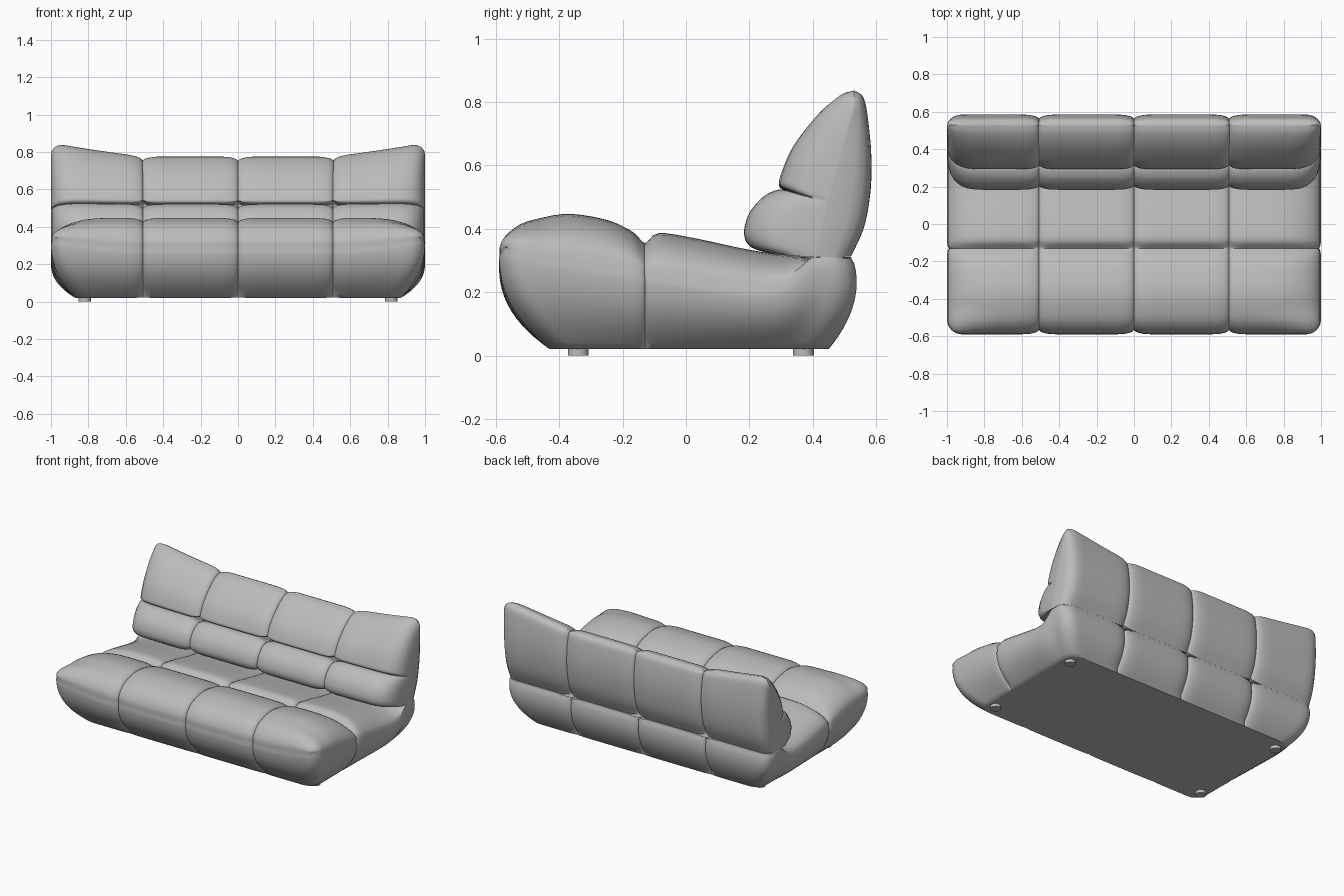
import bpy, bmesh
from math import cos, pi, sqrt, radians

cube = bpy.data.objects.get("Cube")
if cube:
    bpy.data.objects.remove(cube)

SEAM_X, SEAM_Y = 0.508, -0.13
FRONT, BACK, FLOOR = -0.59, 0.55, 0.02

grey = bpy.data.materials.new("grey_upholstery")
grey.use_nodes = True
grey.diffuse_color = (0.5, 0.5, 0.5, 1)
grey.node_tree.nodes["Principled BSDF"].inputs["Base Color"].default_value = (0.5, 0.5, 0.5, 1)


def finish(bm, name):
    bmesh.ops.remove_doubles(bm, verts=bm.verts, dist=0.0002)
    bmesh.ops.recalc_face_normals(bm, faces=bm.faces)
    mesh = bpy.data.meshes.new(name)
    bm.to_mesh(mesh)
    bm.free()
    mesh.materials.append(grey)
    obj = bpy.data.objects.new(name, mesh)
    bpy.context.collection.objects.link(obj)
    bpy.ops.object.select_all(action='DESELECT')
    obj.select_set(True)
    bpy.context.view_layer.objects.active = obj
    bpy.ops.object.shade_smooth_by_angle(angle=radians(45))


def spaced(breaks, n):
    """Samples between breaks, crowded towards each break."""
    out = [breaks[0]]
    for a, b in zip(breaks, breaks[1:]):
        out += [a + (b - a) * (1 - cos(pi * i / n)) / 2 for i in range(1, n + 1)]
    return out


def spline(points, n):
    """Smooth curve through points of any dimension."""
    p = [points[0]] + points + [points[-1]]
    out = []
    for a, b, c, d in zip(p, p[1:], p[2:], p[3:]):
        for i in range(n):
            t = i / n
            out.append(tuple(w + 0.5 * t * (y - v + t * (2 * v - 5 * w + 4 * y - z + t * (3 * (w - y) + z - v)))
                             for v, w, y, z in zip(a, b, c, d)))
    return out + [points[-1]]


def lookup(curve, x):
    for (x0, z0), (x1, z1) in zip(curve, curve[1:]):
        if x <= x1:
            return z0 + (z1 - z0) * max(0, (x - x0) / max(x1 - x0, 1e-6))
    return curve[-1][1]


def clamp(x):
    return max(0.0, min(1.0, x))


def rounded(e, k):
    """Quarter superellipse rising from 0 to 1."""
    return max(0.0, 1 - (1 - clamp(e)) ** k) ** (1 / k)


def pinch(d, width, depth):
    return depth * (1 - rounded(abs(d) / width, 2))


def tuft(bm, seam_y=None):
    """Pull the skin in along the stitched seams."""
    bmesh.ops.recalc_face_normals(bm, faces=bm.faces)
    bm.normal_update()
    moves = []
    for v in bm.verts:
        depth = pinch(min(abs(v.co.x), abs(abs(v.co.x) - SEAM_X)), 0.09, 0.024)
        if seam_y is not None:
            depth = max(depth, pinch(v.co.y - seam_y, 0.05, 0.012))
            if v.co.z < FLOOR + 0.001:
                depth *= 0.15
        moves.append(v.normal * depth)
    for v, m in zip(bm.verts, moves):
        v.co -= m


xs = spaced([-1, -SEAM_X, 0, SEAM_X, 1], 16)

# Seat: crown height and side piping height along the depth
crown = spline([(FRONT, 0.29), (-0.582, 0.335), (-0.555, 0.38), (-0.5, 0.42), (-0.38, 0.447), (-0.25, 0.428),
                (-0.17, 0.392), (SEAM_Y, 0.365), (-0.08, 0.387), (0.05, 0.367), (0.2, 0.336), (0.35, 0.315), (BACK, 0.31)], 6)
piping = spline([(FRONT, 0.34), (SEAM_Y, 0.26), (0.1, 0.222), (0.25, 0.208), (0.33, 0.225),
                 (0.38, 0.27), (0.41, 0.305), (0.45, 0.31), (BACK, 0.31)], 6)


def seat_top(x, y):
    side = lookup(piping, y)
    lift = 0.05 * clamp((abs(x) - 0.5) / 0.5) ** 2 * clamp((-0.45 - y) / 0.14)
    return side + (lookup(crown, y) + lift - side) * rounded((1 - abs(x)) / 0.3, 2.2)


def shrink(v, seam, edge, inset):
    return seam + (v - seam) * (1 - inset / abs(edge - seam))


def seat_point(x, y, t):
    z = FLOOR + t * (seat_top(x, y) - FLOOR)
    low = (1 - t) ** 2.4
    half = 1 - 0.13 * low
    front, back = FRONT + 0.16 * low, BACK - 0.1 * low - 0.025 * t ** 4
    sx = 1 if x > 0 else -1
    px = abs(x)
    if px > SEAM_X:
        px = shrink(px, SEAM_X, 1, 1 - half)
    if y < SEAM_Y:
        py = shrink(y, SEAM_Y, FRONT, front - FRONT)
    else:
        py = shrink(y, SEAM_Y, BACK, BACK - back)
    # round the plan corners
    r, sy = 0.08, (-1 if y < SEAM_Y else 1)
    edge = abs(front) if sy < 0 else back
    a, b = (px - half + r) / r, (sy * py - edge + r) / r
    if a > 0 and b > 0:
        px = half - r + r * a * sqrt(1 - min(b, 1) ** 2 / 2)
        py = sy * (edge - r + r * b * sqrt(1 - min(a, 1) ** 2 / 2))
    return sx * px, py, z


ys = spaced([FRONT, SEAM_Y, BACK], 24)
I, J, K = len(xs) - 1, len(ys) - 1, 14
bm = bmesh.new()
grid = {}


def vert(i, j, k):
    if (i, j, k) not in grid:
        grid[i, j, k] = bm.verts.new(seat_point(xs[i], ys[j], k / K))
    return grid[i, j, k]


for i in range(I):
    for j in range(J):
        for k in (0, K):
            bm.faces.new([vert(i, j, k), vert(i + 1, j, k), vert(i + 1, j + 1, k), vert(i, j + 1, k)])
for k in range(K):
    for j in (0, J):
        for i in range(I):
            bm.faces.new([vert(i, j, k), vert(i + 1, j, k), vert(i + 1, j, k + 1), vert(i, j, k + 1)])
    for i in (0, I):
        for j in range(J):
            bm.faces.new([vert(i, j, k), vert(i, j + 1, k), vert(i, j + 1, k + 1), vert(i, j, k + 1)])
tuft(bm, SEAM_Y)
# piping groove between top and skirt
bm.normal_update()
groove = [v for (i, j, k), v in grid.items() if k == K and (i in (0, I) or j in (0, J))]
for v, n in [(v, v.normal.copy()) for v in groove]:
    v.co -= n * 0.005
finish(bm, "seat")

# Backrest: (y, z, place along the slanted end seam)
lumbar = spline([(0.27, 0.32, 0), (0.205, 0.342, 0.05), (0.183, 0.385, 0.11), (0.2, 0.45, 0.19),
                 (0.245, 0.502, 0.26), (0.295, 0.525, 0.31), (0.335, 0.513, 0.337)], 5)
upper = spline([(0.335, 0.515, 0.338), (0.297, 0.535, 0.36), (0.298, 0.57, 0.42), (0.335, 0.66, 0.57),
                (0.41, 0.76, 0.78), (0.48, 0.817, 0.93), (0.53, 0.832, 1)], 5)
rear = spline([(0.53, 0.832, 1), (0.56, 0.81, 0.96), (0.575, 0.74, 0.85), (0.585, 0.62, 0.62),
               (0.58, 0.5, 0.38), (0.56, 0.4, 0.18), (0.52, 0.312, 0)], 5)
ring = [(p, 3, 0.2) for p in lumbar + upper] + [(p, 3, 0.1) for p in rear[1:]]

bm = bmesh.new()
loops = []
for x in xs:
    edge = 1 - abs(x)
    top = 0.775 + 0.07 * clamp((abs(x) - 0.48) / 0.5) ** 1.2
    top -= 0.06 * (1 - rounded(edge / 0.07, 2))
    stretch = (top - 0.5) / 0.332
    loop = []
    for (y, z, t), k, r in ring:
        ly, lz = 0.405 + 0.125 * t, 0.31 + 0.522 * t
        f = rounded(edge / r, k)
        y, z = ly + (y - ly) * f, lz + (z - lz) * f
        z = z if z < 0.5 else 0.5 + (z - 0.5) * stretch
        loop.append(bm.verts.new((x, y, z)))
    loops.append(loop)
for a, b in zip(loops, loops[1:]):
    for i in range(len(a)):
        bm.faces.new([a[i - 1], a[i], b[i], b[i - 1]])
bmesh.ops.remove_doubles(bm, verts=bm.verts, dist=0.0002)
tuft(bm)
finish(bm, "backrest")

# Feet
for side, x in (("left", 0.82), ("right", -0.82)):
    for end, y in (("front", -0.34), ("back", 0.37)):
        bm = bmesh.new()
        bmesh.ops.create_cone(bm, cap_ends=True, segments=32, radius1=0.033, radius2=0.033, depth=0.03)
        bmesh.ops.translate(bm, verts=bm.verts, vec=(x, y, 0.015))
        finish(bm, f"{end}_{side}_foot")
